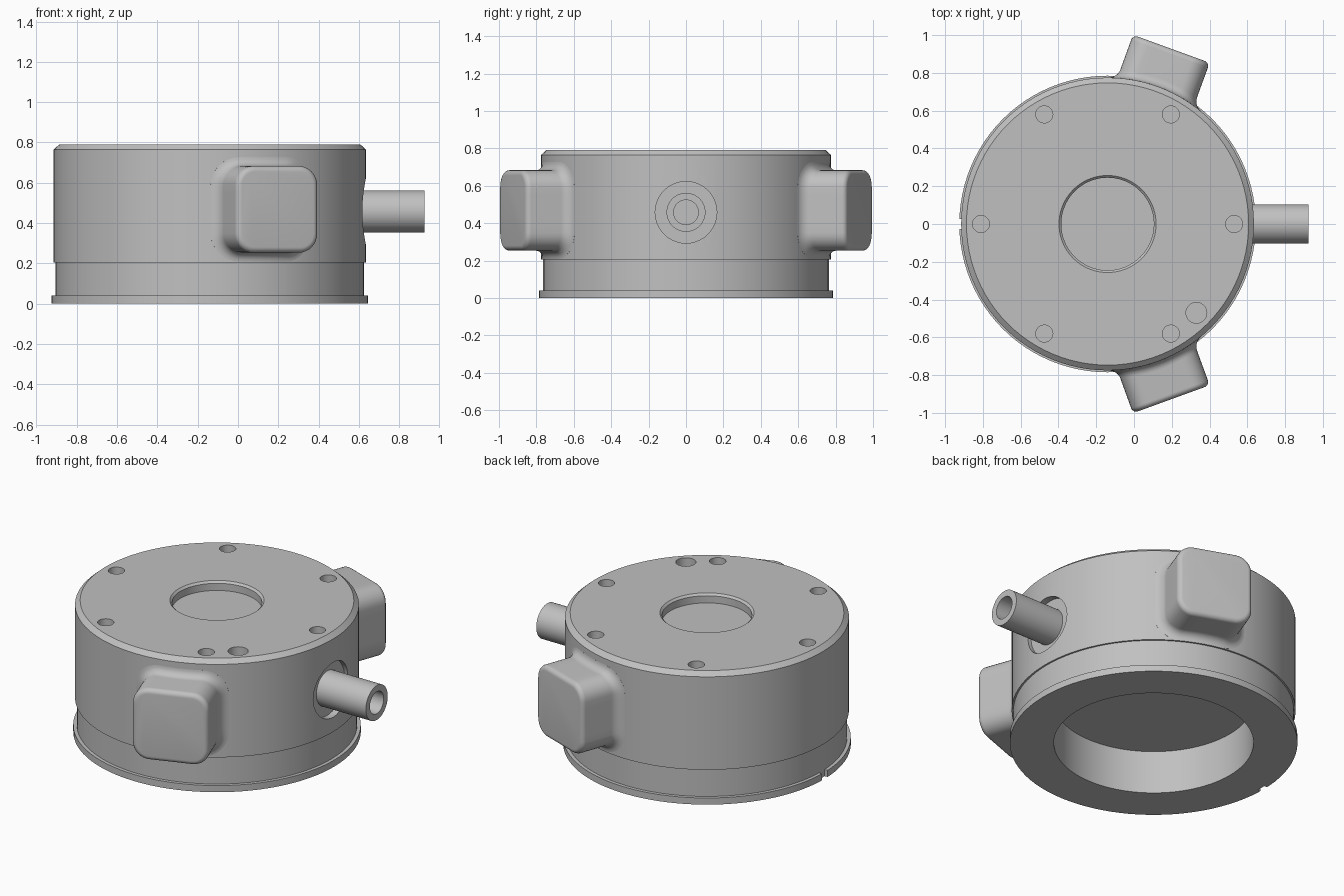
import bpy, bmesh, math
from mathutils import Matrix, Vector

if "Cube" in bpy.data.objects:
    bpy.data.objects.remove(bpy.data.objects["Cube"])

CX = -0.14       # axis of the round housing
R = 0.775        # housing radius
PORT_Z = 0.458   # height of the side port

grey = bpy.data.materials.new("plain grey")
grey.use_nodes = True
grey.diffuse_color = (0.53, 0.53, 0.53, 1)
grey.node_tree.nodes["Principled BSDF"].inputs["Base Color"].default_value = (0.53, 0.53, 0.53, 1)


def make_object(name, bm, matrix=None):
    bmesh.ops.remove_doubles(bm, verts=bm.verts, dist=1e-5)
    bmesh.ops.recalc_face_normals(bm, faces=bm.faces)
    if matrix:
        bm.transform(matrix)
    mesh = bpy.data.meshes.new(name)
    bm.to_mesh(mesh)
    bm.free()
    mesh.materials.append(grey)
    obj = bpy.data.objects.new(name, mesh)
    bpy.context.collection.objects.link(obj)
    return obj


def select_only(obj):
    bpy.ops.object.select_all(action="DESELECT")
    obj.select_set(True)
    bpy.context.view_layer.objects.active = obj


def smooth(obj):
    select_only(obj)
    bpy.ops.object.shade_smooth_by_angle(angle=math.radians(30))


def lathe(name, profile, matrix, steps=96):
    """Turn (radius, height) points around z."""
    bm = bmesh.new()
    verts = [bm.verts.new((r, 0, z)) for r, z in profile]
    edges = [bm.edges.new(pair) for pair in zip(verts, verts[1:])]
    bmesh.ops.spin(bm, geom=verts + edges, axis=(0, 0, 1), cent=(0, 0, 0),
                   steps=steps, angle=math.tau)
    return make_object(name, bm, matrix)


def cut(target, cutter):
    cutter.hide_render = True
    mod = target.modifiers.new("cut", "BOOLEAN")
    mod.operation, mod.solver, mod.object = "DIFFERENCE", "EXACT", cutter
    select_only(target)
    bpy.ops.object.modifier_apply(modifier=mod.name)
    bpy.data.objects.remove(cutter)


def peg(r, depth, matrix):
    return lathe("cutter", [(0, 0), (r, 0), (r, depth), (0, depth)], matrix, 40)


# Housing: flange, lower band, main drum, centre recess and open underside
housing = lathe("housing", [
    (0, 0.26), (0.545, 0.26), (0.545, 0), (0.785, 0), (0.785, 0.04), (0.765, 0.04),
    (0.765, 0.205), (R, 0.205), (R, 0.765), (0.747, 0.79), (0.257, 0.79),
    (0.245, 0.778), (0.245, 0.735), (0, 0.735)], Matrix.Translation((CX, 0, 0)))

# Ring of screw holes and one larger pin hole
holes = [(60 * i, 0.67, 0.045) for i in range(6)] + [(-45, 0.665, 0.055)]
for deg, dist, r in holes:
    a = math.radians(deg)
    spot = Vector((CX + dist * math.cos(a), dist * math.sin(a), 0.64))
    cut(housing, peg(r, 0.3, Matrix.Translation(spot)))

# Flat-bottomed pocket around the side port
sideways = Matrix.Rotation(math.pi / 2, 4, "Y")
cut(housing, peg(0.165, 0.3, Matrix.Translation((0.595, 0, PORT_Z)) @ sideways))

# Small locating notch in the flange
bm = bmesh.new()
bmesh.ops.create_cube(bm, size=1, matrix=Matrix.Translation((CX - 0.79, 0, 0.01))
                      @ Matrix.Diagonal((0.05, 0.055, 0.08, 1)))
cut(housing, make_object("cutter", bm))
smooth(housing)

# Hollow pipe leaving the port
smooth(lathe("side_pipe", [(0, 0.0), (0.104, 0.0), (0.104, 0.37), (0.066, 0.37),
                           (0.066, 0.06), (0, 0.06)],
             Matrix.Translation((0.555, 0, PORT_Z)) @ sideways, 48))


def rounded_rect(half_w, half_h, r):
    """Rounded rectangle with extra points along its straight sides."""
    corners = []
    for i, (sx, sz) in enumerate([(1, 1), (-1, 1), (-1, -1), (1, -1)]):
        centre = Vector((sx * (half_w - r), sz * (half_h - r)))
        angles = [math.pi / 2 * (i + k / 8) for k in range(9)]
        corners.append([centre + r * Vector((math.cos(a), math.sin(a))) for a in angles])
    points = []
    for i, arc in enumerate(corners):
        following = corners[(i + 1) % 4][0]
        points += arc + [arc[-1].lerp(following, k / 6) for k in range(1, 6)]
    return points


def lug(name, deg):
    """Rounded block with a filleted root and softened outer edge."""
    fillet, edge, reach = 0.045, 0.028, 0.987
    quarter = [math.pi / 2 * k / 6 for k in range(7)]
    rings = [(fillet, -0.03, False)]
    rings += [(fillet * (1 - math.sin(a)), fillet * (1 - math.cos(a)), False) for a in quarter]
    rings += [(-edge * (1 - math.cos(a)), reach - edge * (1 - math.sin(a)), True) for a in quarter]
    bm = bmesh.new()
    loops = []
    for grow, depth, flat in rings:
        loop = []
        for u, z in rounded_rect(0.216 + grow, 0.215 + grow, 0.095 + grow):
            d = depth if flat else math.sqrt(R * R - u * u) + depth
            loop.append(bm.verts.new((d, u, z)))
        loops.append(loop)
    for a, b in zip(loops, loops[1:]):
        for i in range(len(a)):
            j = (i + 1) % len(a)
            bm.faces.new((a[i], a[j], b[j], b[i]))
    bm.faces.new(loops[-1])
    bm.faces.new(loops[0][::-1])
    smooth(make_object(name, bm, Matrix.Translation((CX, 0, 0.468))
                       @ Matrix.Rotation(math.radians(deg), 4, "Z")))


lug("front_lug", -70)
lug("back_lug", 70)
